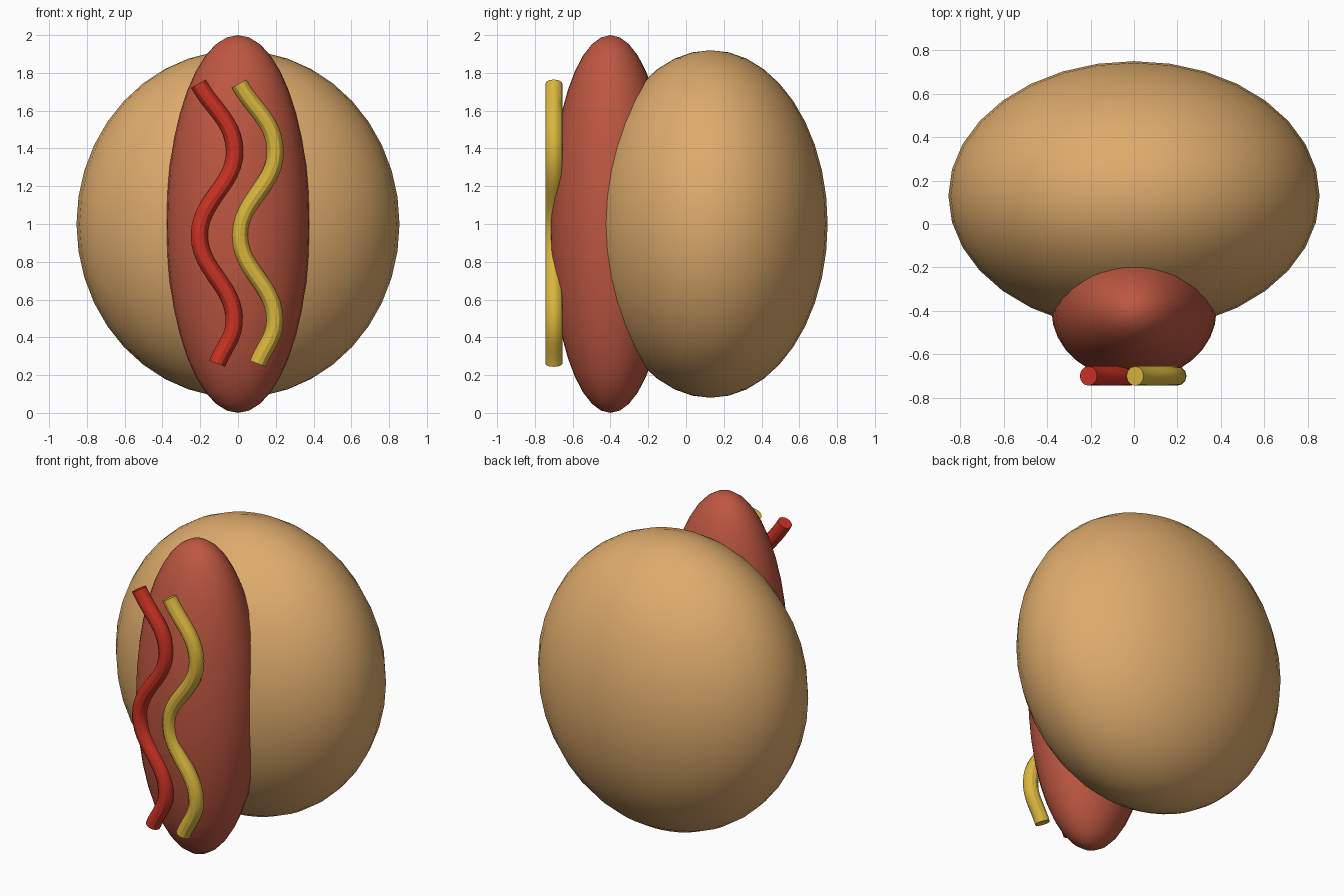
import bpy

cube = bpy.data.objects.get("Cube")
if cube:
    bpy.data.objects.remove(cube, do_unlink=True)


def material(name, rgb):
    mat = bpy.data.materials.new(name)
    mat.use_nodes = True
    color = (*rgb, 1)
    mat.diffuse_color = color
    mat.node_tree.nodes["Principled BSDF"].inputs["Base Color"].default_value = color
    return mat


def ellipsoid(name, center, radii, mat):
    bpy.ops.mesh.primitive_uv_sphere_add(segments=32, ring_count=20, radius=1, location=center)
    obj = bpy.context.object
    obj.name = name
    obj.scale = radii
    bpy.ops.object.transform_apply(location=False, rotation=False, scale=True)
    bpy.ops.object.shade_smooth()
    obj.data.materials.append(mat)
    return obj


def sauce(name, offset, mat):
    # Wavy squeeze of sauce: a round bevelled curve with closed ends
    path = [(-0.21, 1.743), (-0.018, 1.395), (-0.205, 0.94), (-0.02, 0.495), (-0.11, 0.26)]
    curve = bpy.data.curves.new(name, 'CURVE')
    curve.dimensions = '3D'
    curve.bevel_depth = 0.045
    curve.bevel_resolution = 4
    curve.use_fill_caps = True
    spline = curve.splines.new('BEZIER')
    spline.resolution_u = 12
    spline.bezier_points.add(len(path) - 1)
    for point, (x, z) in zip(spline.bezier_points, path):
        point.co = (x + offset, -0.70, z)
        point.handle_left_type = point.handle_right_type = 'AUTO'
    obj = bpy.data.objects.new(name, curve)
    bpy.context.collection.objects.link(obj)
    bpy.ops.object.select_all(action='DESELECT')
    obj.select_set(True)
    bpy.context.view_layer.objects.active = obj
    bpy.ops.object.convert(target='MESH')
    obj = bpy.context.object
    obj.name = name
    obj.data.materials.clear()
    obj.data.materials.append(mat)
    bpy.ops.object.shade_smooth_by_angle()


# Bread and sausage
ellipsoid("bun", (0, 0.13, 1.0), (0.855, 0.62, 0.92), material("toasted bread", (0.73, 0.41, 0.15)))
ellipsoid("sausage", (0, -0.40, 1.0), (0.38, 0.32, 1.0), material("sausage brown", (0.51, 0.095, 0.053)))

# Two matching lines of sauce
sauce("ketchup", 0, material("ketchup red", (0.60, 0.032, 0.017)))
sauce("mustard", 0.215, material("mustard yellow", (0.70, 0.47, 0.048)))
